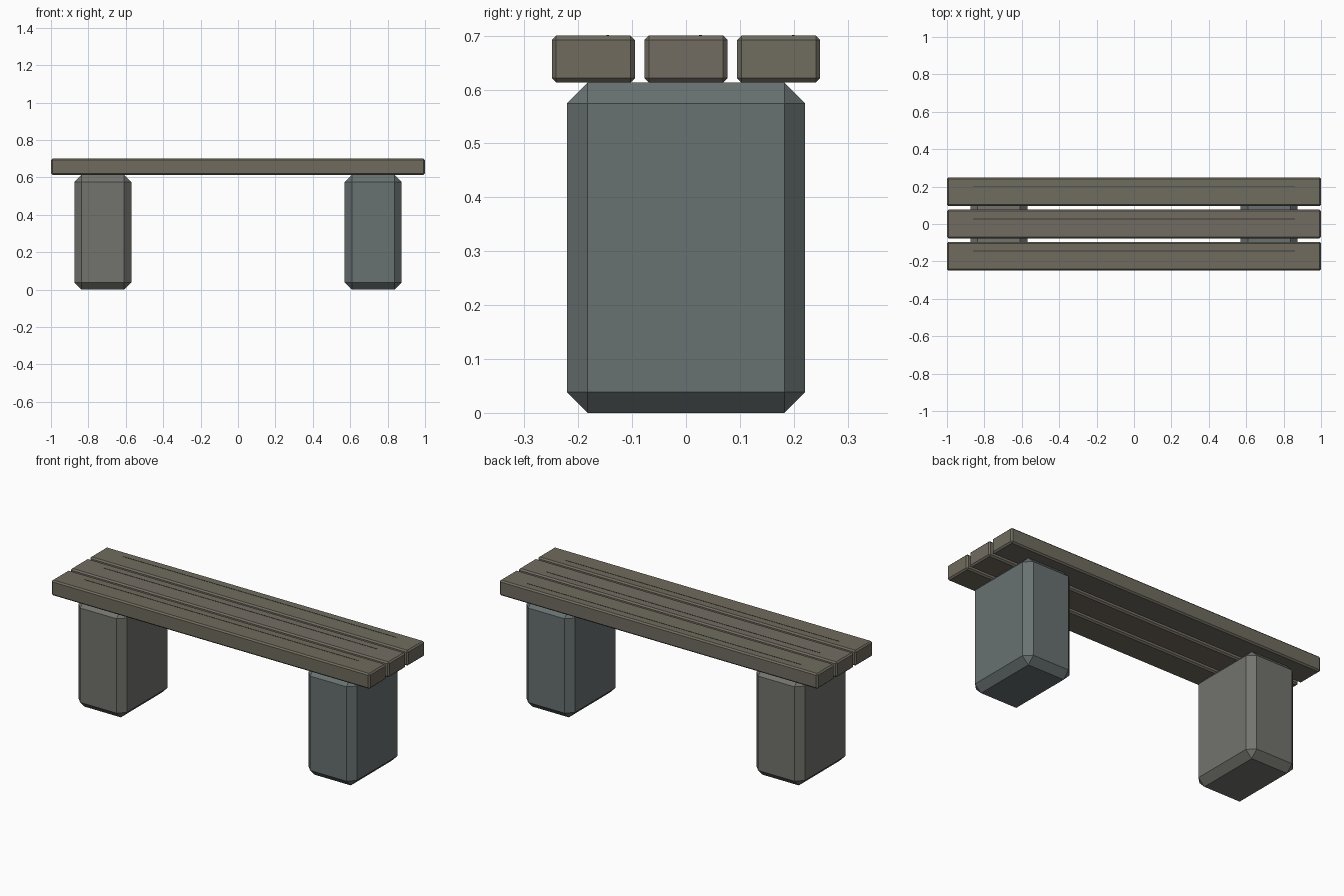
import bpy, bmesh
from mathutils import Matrix

if "Cube" in bpy.data.objects:
    bpy.data.objects.remove(bpy.data.objects["Cube"])


def material(name, rgb):
    m = bpy.data.materials.new(name)
    m.diffuse_color = (*rgb, 1)
    m.use_nodes = True
    m.node_tree.nodes["Principled BSDF"].inputs["Base Color"].default_value = m.diffuse_color
    return m


def block(name, centre, size, mat, chamfer=0):
    """Flat-shaded box with single-segment chamfered edges."""
    bm = bmesh.new()
    bmesh.ops.create_cube(bm, size=1, matrix=Matrix.Diagonal((*size, 1)))
    if chamfer:
        bmesh.ops.bevel(bm, geom=bm.edges[:], offset=chamfer, segments=1,
                        affect='EDGES', profile=0.5)
    mesh = bpy.data.meshes.new(name)
    bm.to_mesh(mesh)
    bm.free()
    mesh.materials.append(mat)
    ob = bpy.data.objects.new(name, mesh)
    ob.location = centre
    bpy.context.collection.objects.link(ob)
    return ob


LEG_H, TOP = 0.613, 0.70
grain = material("dark_grain", (0.05, 0.045, 0.035))

# Two chamfered stone supports
for side, x, rgb in (("left", -0.7225, (0.17, 0.17, 0.155)),
                     ("right", 0.7225, (0.14, 0.165, 0.165))):
    block(side + "_stone_leg", (x, 0, LEG_H / 2), (0.305, 0.442, LEG_H),
          material(side + "_stone", rgb), 0.0385)

# Three seat planks, each with a thin raised grain line
for name, y, rgb in (("front", -0.172, (0.16, 0.145, 0.11)),
                     ("middle", 0, (0.17, 0.15, 0.12)),
                     ("back", 0.172, (0.16, 0.15, 0.115))):
    block(name + "_plank", (0, y, (LEG_H + TOP) / 2),
          (2, 0.154, TOP - LEG_H), material(name + "_wood", rgb), 0.008)
    block(name + "_grain_line", (0, y + 0.027, TOP - 0.001),
          (1.72, 0.005, 0.004), grain)
